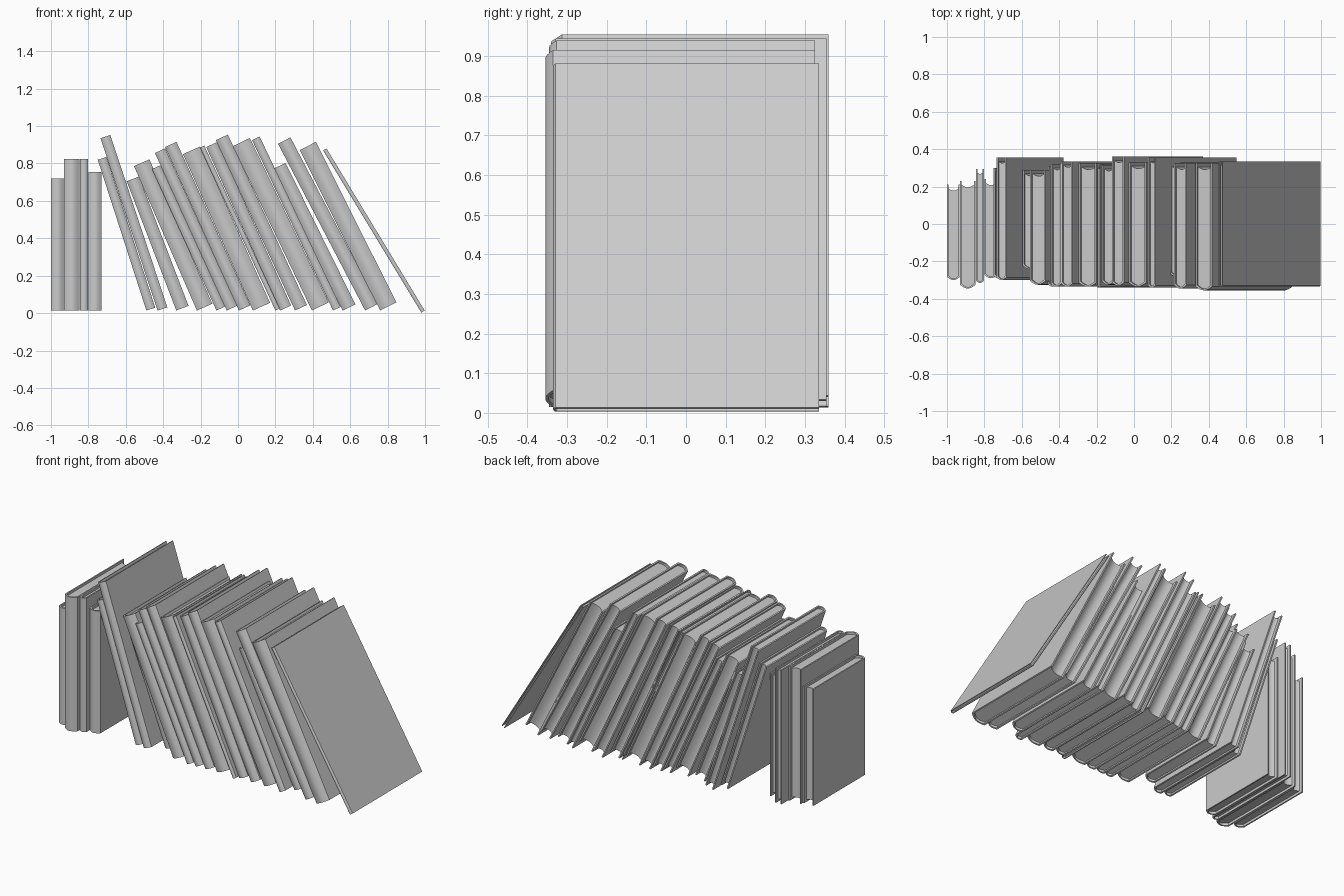
import bpy, bmesh
from math import atan2, hypot, sin, pi
from mathutils import Matrix

if "Cube" in bpy.data.objects:
    bpy.data.objects.remove(bpy.data.objects["Cube"])


def prism(name, outline, z0, z1, matrix):
    """Extrude an xy outline between two heights and place it."""
    bm = bmesh.new()
    face = bm.faces.new([bm.verts.new((x, y, z0)) for x, y in outline])
    ext = bmesh.ops.extrude_face_region(bm, geom=[face])
    top = [v for v in ext["geom"] if isinstance(v, bmesh.types.BMVert)]
    bmesh.ops.translate(bm, verts=top, vec=(0, 0, z1 - z0))
    bmesh.ops.recalc_face_normals(bm, faces=bm.faces)
    mesh = bpy.data.meshes.new(name)
    bm.to_mesh(mesh)
    bm.free()
    obj = bpy.data.objects.new(name, mesh)
    obj.matrix_world = matrix
    bpy.context.collection.objects.link(obj)
    bpy.ops.object.select_all(action='DESELECT')
    obj.select_set(True)
    bpy.context.view_layer.objects.active = obj
    bpy.ops.object.shade_smooth_by_angle(angle=0.6)


def arc(x0, x1, y, bulge, n=8):
    """Shallow curve from x0 to x1 that bows towards -y."""
    return [(x0 + (x1 - x0) * i / n, y - bulge * sin(pi * i / n))
            for i in range(n + 1)]


def book(i, xb, xt, zb, zt, t, front, back):
    """Bottom-left and top-left corners, thickness and depth range."""
    h = hypot(xt - xb, zt - zb)
    lean = atan2(xb - xt, zt - zb)
    m = Matrix.Translation((xb, 0, zb)) @ Matrix.Rotation(-lean, 4, 'Y')
    c = min(0.008, t * 0.2)
    bulge = min(0.02, t * 0.25)
    y = front + bulge
    # cover: two boards joined by a rounded spine
    cover = [(0, back)] + arc(0, t, y, bulge) + [(t, back)]
    cover += [(t - c, back)] + arc(t - c, c, y + c, bulge) + [(c, back)]
    prism(f"book_{i:02d}_cover", cover, 0, h, m)
    # pages: inset block with a hollow fore edge
    pages = arc(c, t - c, y + c, bulge)
    pages += arc(t - c, c, back - 0.02, bulge * 0.7)
    prism(f"book_{i:02d}_pages", pages, 0.014, h - 0.014, m)


# upright books: left x, top z, thickness, front y, back y
upright = [
    (-1.0, 0.72, 0.07, -0.30, 0.21),
    (-0.93, 0.825, 0.083, -0.345, 0.23),
    (-0.845, 0.825, 0.044, -0.315, 0.295),
    (-0.80, 0.755, 0.071, -0.29, 0.24),
]
# leaning books: bottom x, top x, top z, thickness, front y, back y
leaning = [
    (-0.49, -0.75, 0.82, 0.05, -0.29, 0.30),
    (-0.43, -0.735, 0.935, 0.055, -0.30, 0.355),
    (-0.33, -0.595, 0.705, 0.07, -0.24, 0.29),
    (-0.22, -0.556, 0.786, 0.09, -0.325, 0.29),
    (-0.115, -0.46, 0.77, 0.05, -0.335, 0.31),
    (-0.06, -0.444, 0.856, 0.06, -0.335, 0.32),
    (0.005, -0.39, 0.888, 0.067, -0.335, 0.335),
    (0.08, -0.294, 0.85, 0.10, -0.335, 0.325),
    (0.20, -0.203, 0.885, 0.025, -0.34, 0.32),
    (0.225, -0.17, 0.888, 0.065, -0.325, 0.315),
    (0.305, -0.118, 0.925, 0.07, -0.33, 0.36),
    (0.395, -0.027, 0.893, 0.10, -0.335, 0.33),
    (0.508, 0.075, 0.925, 0.045, -0.34, 0.355),
    (0.56, 0.187, 0.77, 0.075, -0.28, 0.33),
    (0.68, 0.214, 0.905, 0.075, -0.345, 0.325),
    (0.76, 0.33, 0.872, 0.097, -0.355, 0.325),
    (0.98, 0.455, 0.87, 0.021, -0.335, 0.335),
]
n = 1
for x, top, t, f, b in upright:
    book(n, x, x, 0.015, top, t, f, b)
    n += 1
for xb, xt, zt, t, f, b in leaning:
    book(n, xb, xt, 0.003 if t < 0.022 else 0.014, zt, t, f, b)
    n += 1
